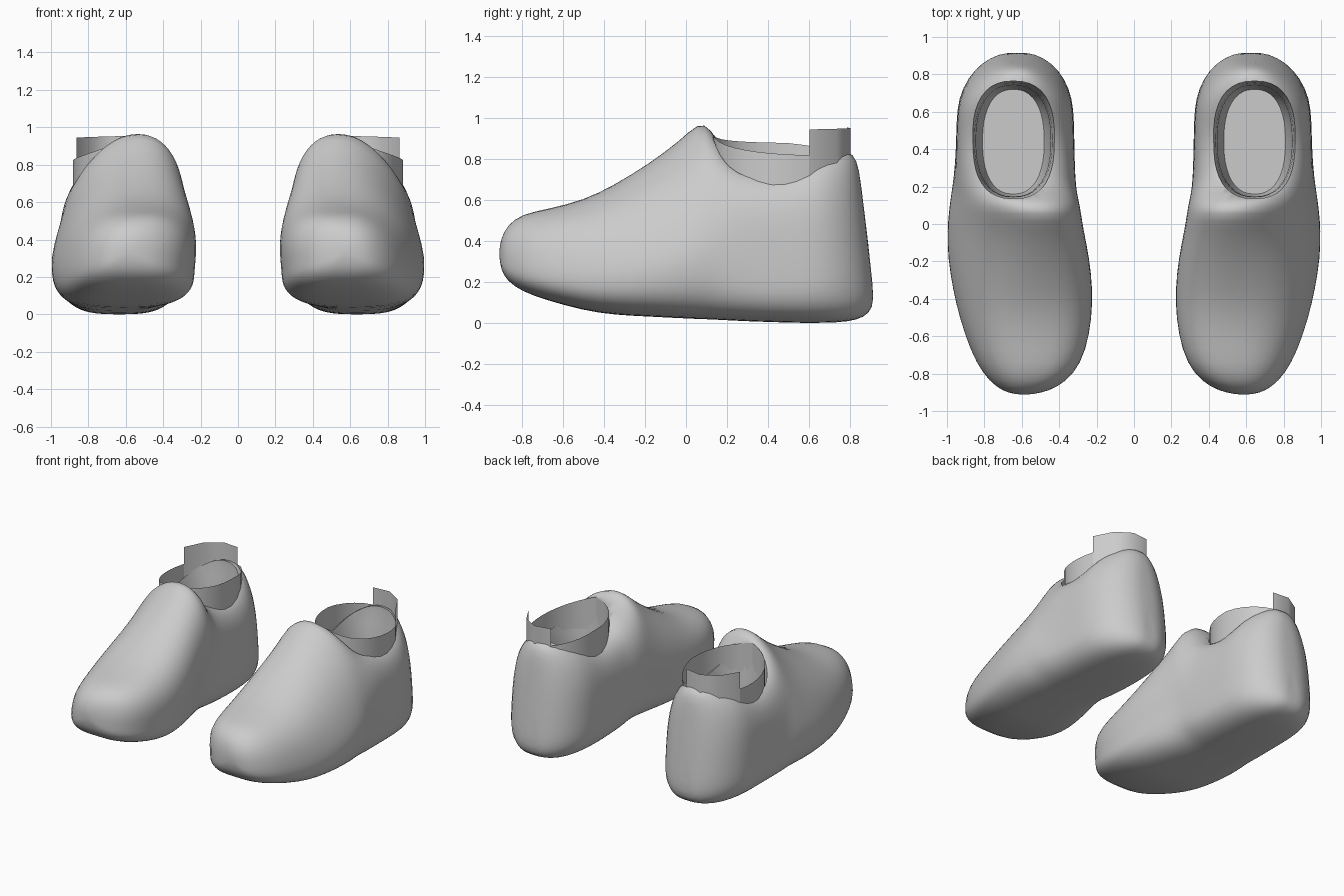
import bpy, math

if "Cube" in bpy.data.objects:
    bpy.data.objects.remove(bpy.data.objects["Cube"])

grey = bpy.data.materials.new("soft_grey")
grey.diffuse_color = (0.6, 0.6, 0.6, 1)
grey.use_nodes = True
grey.node_tree.nodes["Principled BSDF"].inputs["Base Color"].default_value = grey.diffuse_color


def make(name, verts, faces):
    me = bpy.data.meshes.new(name)
    me.from_pydata(verts, [], faces)
    me.materials.append(grey)
    ob = bpy.data.objects.new(name, me)
    bpy.context.collection.objects.link(ob)
    return ob


def loft(name, rings):
    """Skin closed rings and cap both ends."""
    n = len(rings[0])
    verts = [v for r in rings for v in r]
    faces = [(i * n + j, i * n + (j + 1) % n, (i + 1) * n + (j + 1) % n, (i + 1) * n + j)
             for i in range(len(rings) - 1) for j in range(n)]
    faces += [tuple(reversed(range(n))), tuple(range(len(verts) - n, len(verts)))]
    return make(name, verts, faces)


def spow(v, p):
    return math.copysign(abs(v) ** p, v)


def finish(ob, angle):
    """Mirror to the other foot, apply modifiers, shade smooth."""
    ob.modifiers.new("mirror", 'MIRROR')
    bpy.ops.object.select_all(action='DESELECT')
    bpy.context.view_layer.objects.active = ob
    ob.select_set(True)
    for m in list(ob.modifiers):
        bpy.ops.object.modifier_apply(modifier=m.name)
    bpy.ops.object.shade_smooth_by_angle(angle=math.radians(angle))


# Shoe stations: y, inner x, outer x, bottom z, top z, top roundness, top lean
STATIONS = [
    (-0.912, .565, .61, .32, .36, 2.0, .00),
    (-0.904, .50, .67, .26, .41, 2.1, .00),
    (-0.875, .41, .735, .205, .478, 2.3, -.01),
    (-0.80, .322, .81, .152, .533, 2.5, -.03),
    (-0.68, .262, .875, .11, .556, 2.6, -.04),
    (-0.50, .231, .935, .06, .60, 2.5, -.05),
    (-0.35, .230, .97, .038, .675, 2.3, -.07),
    (-0.18, .255, .998, .03, .78, 2.1, -.11),
    (-0.03, .292, 1.0, .022, .892, 2.0, -.13),
    (0.06, .306, .992, .018, .982, 2.0, -.13),
    (0.12, .312, .985, .016, .962, 2.2, -.10),
    (0.20, .315, .972, .012, .80, 3.0, -.03),
    (0.30, .316, .96, .007, .755, 3.6, -.01),
    (0.42, .318, .952, .003, .72, 4.0, .00),
    (0.55, .320, .95, -.001, .757, 3.6, .00),
    (0.68, .328, .94, -.001, .815, 3.2, .00),
    (0.79, .37, .89, .004, .845, 2.8, .00),
    (0.87, .435, .82, .025, .845, 2.7, .00),
    (0.915, .515, .735, .07, .80, 2.6, .00),
    (0.924, .58, .67, .16, .70, 2.4, .00),
]
N = 36
rings = []
for y, xi, xo, zb, zt, e, lean in STATIONS:
    cx, hw, zw = (xi + xo) / 2, (xo - xi) / 2, zb + .33 * (zt - zb)
    ring = []
    for k in range(N):
        a = 2 * math.pi * k / N
        c, s = math.cos(a), math.sin(a)
        n = e if s > 0 else 3.1
        z = zw + spow(s, 2 / n) * ((zt - zw) if s > 0 else (zw - zb))
        up = max(0, (z - zw) / (zt - zw))
        back = max(0, (y - .5) / .4) * max(0, z - .1) * .11   # heel leans forward
        ring.append((cx + hw * spow(c, 2 / n) + lean * up, y - back, z))
    rings.append(ring)
shoe = loft("shoe", rings)
shoe.modifiers.new("smooth", 'SUBSURF').levels = 1

# Foot opening: centre y, half width, half length, z
OPENING = [(.44, .165, .28, .2), (.44, .192, .293, .3), (.445, .20, .298, .55),
           (.447, .208, .302, .64), (.447, .222, .308, .72), (.45, .232, .314, .80),
           (.45, .24, .318, 1.2)]
rings = [[(.645 + rx * spow(math.cos(t), .85), cy + ry * spow(math.sin(t), .85), z)
          for t in (2 * math.pi * k / 40 for k in range(40))] for cy, rx, ry, z in OPENING]
cutter = loft("opening_cutter", rings)
cutter.hide_render = True
cut = shoe.modifiers.new("opening", 'BOOLEAN')
cut.object, cut.operation, cut.solver = cutter, 'DIFFERENCE', 'EXACT'
finish(shoe, 60)
bpy.data.objects.remove(cutter)


def strip(name, a0, a1, steps, bottom, top):
    """Thin upright sheet around the ankle, angles in degrees."""
    verts, faces = [], []
    for k in range(steps + 1):
        f = k / steps
        t = math.radians(a0 + (a1 - a0) * f)
        x, y = .637 + .245 * math.cos(t), .472 + .335 * math.sin(t)
        verts += [(x, y, bottom), (x, y, top(f))]
        if k:
            faces.append((2 * k - 2, 2 * k, 2 * k + 1, 2 * k - 1))
    finish(make(name, verts, faces), 40)


# Ankle collar: outer side, raised tab at the outer back, inner side
strip("outer_collar", -90, 23, 10, .67, lambda f: .82 + .10 * (1 - f) ** 2)
strip("heel_tab", 23, 110, 3, .70, lambda f: .945 + .01 * f)
strip("inner_collar", -90, -250, 12, .67,
      lambda f: .878 + .04 * (1 - f) ** 4 - .05 * max(0, (f - .6) / .4))
